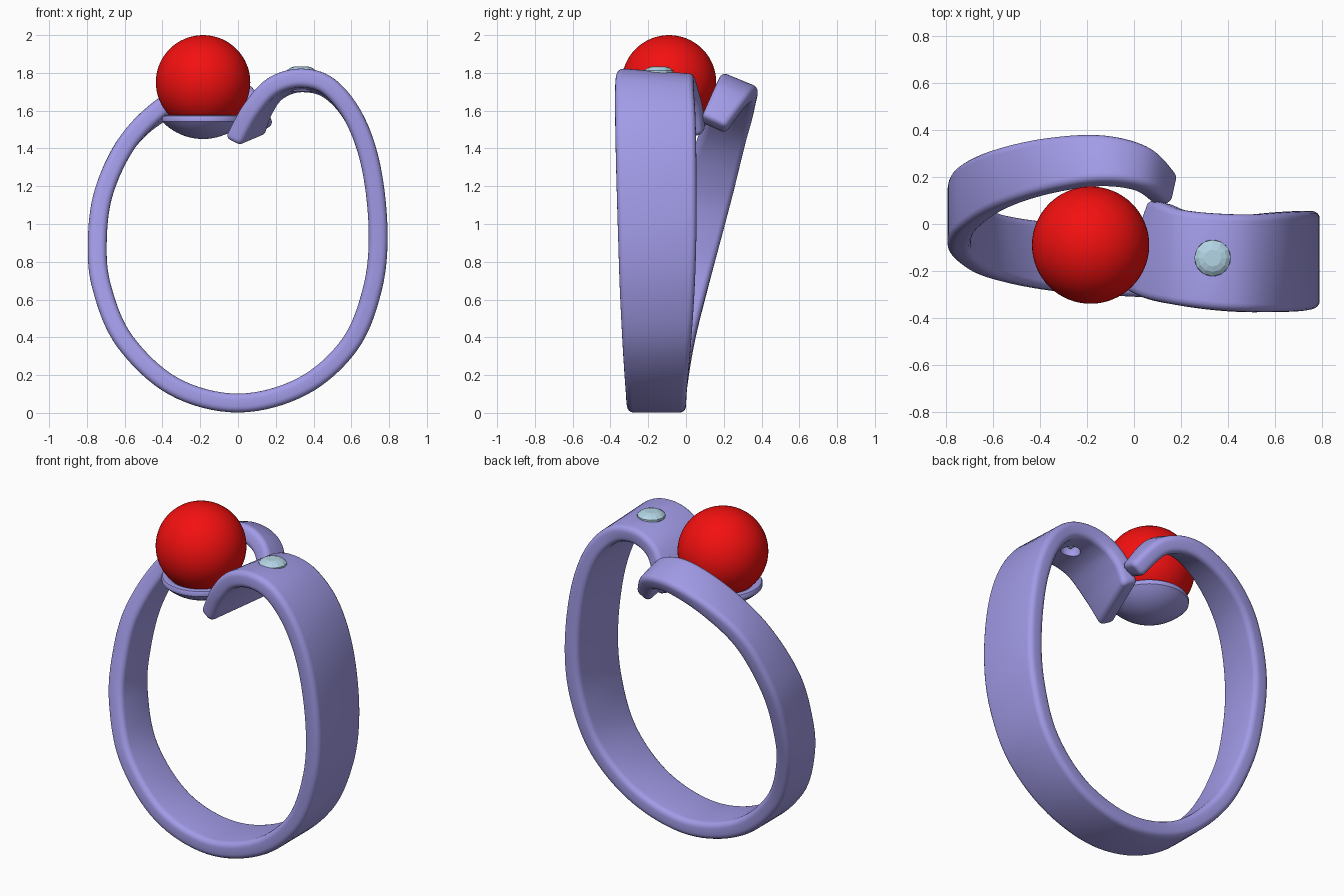
import bpy, bmesh, math
from mathutils import Vector

if "Cube" in bpy.data.objects:
    bpy.data.objects.remove(bpy.data.objects["Cube"])


def material(name, rgb):
    m = bpy.data.materials.new(name)
    m.diffuse_color = (*rgb, 1)
    m.use_nodes = True
    m.node_tree.nodes["Principled BSDF"].inputs["Base Color"].default_value = m.diffuse_color
    return m


METAL = material("violet metal", (0.36, 0.33, 0.80))
RED = material("red bead", (0.9, 0.005, 0.005))
ICE = material("pale stone", (0.45, 0.66, 0.78))


def finish(bm, name, mat, angle=40):
    bmesh.ops.recalc_face_normals(bm, faces=bm.faces)
    me = bpy.data.meshes.new(name)
    bm.to_mesh(me)
    bm.free()
    ob = bpy.data.objects.new(name, me)
    bpy.context.collection.objects.link(ob)
    if mat:
        me.materials.append(mat)
    if angle:
        bpy.ops.object.select_all(action='DESELECT')
        ob.select_set(True)
        bpy.context.view_layer.objects.active = ob
        bpy.ops.object.shade_smooth_by_angle(angle=math.radians(angle))
    return ob


def skin(bm, rings):
    """Joins closed rings of points and caps both ends."""
    loops = [[bm.verts.new(p) for p in r] for r in rings]
    n = len(loops[0])
    for a, b in zip(loops, loops[1:]):
        for i in range(n):
            j = (i + 1) % n
            bm.faces.new((a[i], a[j], b[j], b[i]))
    bm.faces.new(loops[0])
    bm.faces.new(loops[-1])


def lathe(name, profile, segments, centre, mat, angle=40):
    bm = bmesh.new()
    rings = [[Vector(centre) + Vector((r * math.cos(math.tau * i / segments),
                                       r * math.sin(math.tau * i / segments), z))
              for i in range(segments)] for r, z in profile]
    skin(bm, rings)
    return finish(bm, name, mat, angle)


def symmetric(x, z, front, back):
    return (Vector((x, front, z)), Vector((x, back, z)))


def spline(p, i, t):
    a, b, c, d = (p[min(max(k, 0), len(p) - 1)] for k in (i - 1, i, i + 1, i + 2))
    return 0.5 * (2 * b + (c - a) * t + (2 * a - 5 * b + 4 * c - d) * t * t
                  + (3 * b - a - 3 * c + d) * t ** 3)


# Band stations: front edge and back edge, from the right tip round to the left tip
stations = [
    (Vector((-0.02, -0.28, 1.455)), Vector((0.11, 0.095, 1.51))),
    (Vector((0.065, -0.32, 1.605)), Vector((0.145, 0.085, 1.61))),
    (Vector((0.18, -0.345, 1.73)), Vector((0.21, 0.06, 1.70))),
    (Vector((0.33, -0.365, 1.775)), Vector((0.33, 0.045, 1.745))),
    (Vector((0.48, -0.375, 1.73)), Vector((0.48, 0.04, 1.71))),
    symmetric(0.615, 1.56, -0.375, 0.05),
    symmetric(0.705, 1.30, -0.37, 0.055),
    symmetric(0.742, 0.95, -0.36, 0.055),
    symmetric(0.71, 0.65, -0.35, 0.045),
    symmetric(0.59, 0.36, -0.335, 0.025),
    symmetric(0.34, 0.14, -0.32, 0.005),
    symmetric(0.0, 0.052, -0.31, 0.0),
    symmetric(-0.34, 0.14, -0.285, 0.005),
    symmetric(-0.60, 0.38, -0.23, 0.045),
    symmetric(-0.72, 0.66, -0.16, 0.115),
    symmetric(-0.745, 0.90, -0.10, 0.18),
    symmetric(-0.71, 1.17, -0.03, 0.25),
    symmetric(-0.58, 1.44, 0.06, 0.315),
    (Vector((-0.38, 1e-9 + 0.13, 1.64)), Vector((-0.38, 0.36, 1.60))),
    (Vector((-0.15, 0.17, 1.755)), Vector((-0.15, 0.37, 1.675))),
    (Vector((0.02, 0.15, 1.715)), Vector((0.035, 0.325, 1.645))),
    (Vector((0.11, 0.09, 1.575)), Vector((0.14, 0.225, 1.515))),
]
fronts, backs = zip(*stations)
HALF, RAD, STEPS = 0.05, 0.032, 8
edges = [(spline(fronts, i, k / STEPS), spline(backs, i, k / STEPS))
         for i in range(len(stations) - 1) for k in range(STEPS)] + [stations[-1]]


def section(i, inset=0.0, shift=0.0):
    """Rounded rectangle across the band at edge pair i."""
    f, b = edges[i]
    lo, hi = edges[max(i - 1, 0)], edges[min(i + 1, len(edges) - 1)]
    tan = (hi[0] + hi[1] - lo[0] - lo[1]).normalized()
    wide = (b - f).normalized()
    norm = tan.cross(wide).normalized()
    mid = (f + b) / 2 + tan * shift
    r = RAD - inset
    w, h = (b - f).length / 2 - RAD, HALF - RAD
    pts = []
    for q, (sx, sy) in enumerate(((1, 1), (-1, 1), (-1, -1), (1, -1))):
        for k in range(5):
            a = math.pi / 2 * (q + k / 4)
            pts.append(mid + wide * (sx * w + r * math.cos(a))
                       + norm * (sy * h + r * math.sin(a)))
    return pts


# Open crossover band with softened tips
soft = [(0.025 * (1 - math.cos(a)), 0.025 * math.sin(a))
        for a in (math.pi / 2, math.pi / 3, math.pi / 6)]
rings = [section(0, s, -d) for s, d in soft]
rings += [section(i) for i in range(len(edges))]
rings += [section(len(edges) - 1, s, d) for s, d in reversed(soft)]
bm = bmesh.new()
skin(bm, rings)
band = finish(bm, "ring_band", METAL)

# Hole through the band under the small stone
STONE = (0.335, -0.145, 1.80)
cutter = lathe("stone_hole_cutter", [(0.055, -0.25), (0.055, -0.06), (0.077, 0.0), (0.077, 0.1)],
               32, STONE, None, None)
cutter.hide_render = True
cutter.hide_viewport = True
cut = band.modifiers.new("stone_hole", 'BOOLEAN')
cut.object = cutter
cut.operation = 'DIFFERENCE'
cut.solver = 'EXACT'

# Faceted small stone
lathe("small_stone", [(0.01, -0.075), (0.078, 0.0), (0.078, 0.012), (0.06, 0.026), (0.036, 0.034)],
      12, STONE, ICE, None)

# Large red bead
BEAD = (-0.185, -0.09, 1.75)
bm = bmesh.new()
bmesh.ops.create_uvsphere(bm, u_segments=64, v_segments=32, radius=0.25)
bmesh.ops.translate(bm, verts=bm.verts, vec=BEAD)
finish(bm, "red_bead", RED)

# Bowl-shaped setting hugging the underside of the bead
bowl = [(0.3 * math.sin(a), -0.3 * math.cos(a))
        for a in (math.radians(0.5 + 46 * k / 10) for k in range(11))]
bowl += [(0.219, -0.190), (0.213, -0.178), (0.200, -0.174), (0.180, -0.178)]
bowl += [(0.245 * math.sin(a), -0.245 * math.cos(a))
         for a in (math.radians(42 * k / 6 + 0.5) for k in range(5, -1, -1))]
lathe("bead_cup", bowl, 64, BEAD, METAL)
